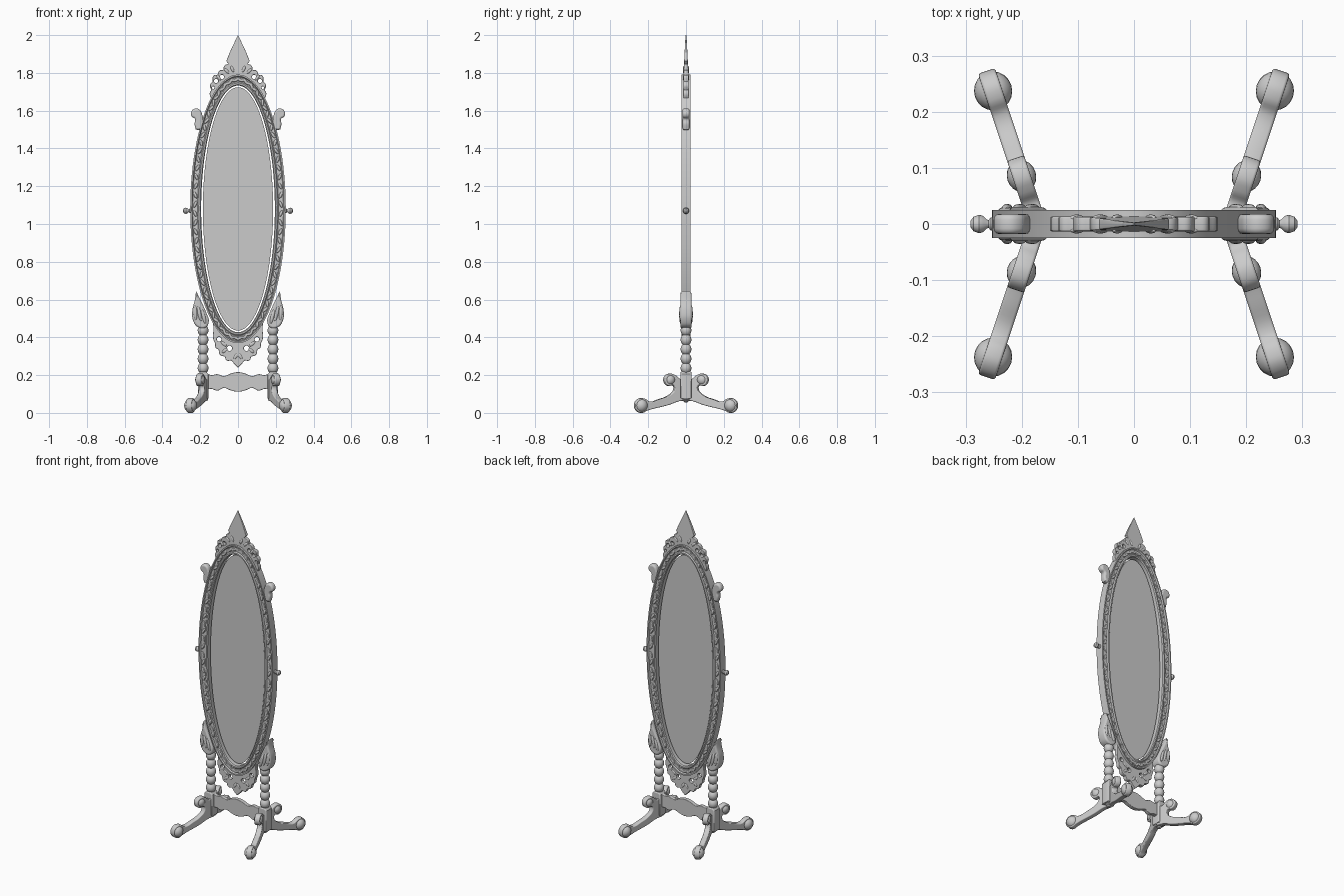
import bpy, bmesh
from math import sin, cos, pi, atan2, radians
from mathutils import Matrix

if "Cube" in bpy.data.objects:
    bpy.data.objects.remove(bpy.data.objects["Cube"])

CZ = 1.08                       # height of the oval's centre
A, B = 0.195, 0.653             # half width / height of the frame opening
UPRIGHT = Matrix.Rotation(pi / 2, 4, 'X')


def link(name, me):
    ob = bpy.data.objects.new(name, me)
    bpy.context.collection.objects.link(ob)
    return ob


def plate(name, outline, half, holes=(), bevel=0.004, place=UPRIGHT):
    """Flat board from an outline (x, z[, sharp]) with round holes (x, z, r)."""
    cu = bpy.data.curves.new(name, 'CURVE')
    cu.dimensions, cu.fill_mode, cu.resolution_u = '2D', 'BOTH', 5
    cu.extrude, cu.bevel_depth, cu.bevel_resolution = half - bevel, bevel, 2
    cu.offset = -bevel
    circles = [[(x + r * cos(i * pi / 3), z + r * sin(i * pi / 3)) for i in range(6)]
               for x, z, r in holes]
    for pts in [outline] + circles:
        sp = cu.splines.new('BEZIER')
        sp.bezier_points.add(len(pts) - 1)
        sp.use_cyclic_u = True
        for bp, p in zip(sp.bezier_points, pts):
            bp.co = (p[0], p[1], 0)
            bp.handle_left_type = bp.handle_right_type = 'VECTOR' if len(p) > 2 else 'AUTO'
    tmp = link(name + "_curve", cu)
    dg = bpy.context.evaluated_depsgraph_get()
    me = bpy.data.meshes.new_from_object(tmp.evaluated_get(dg))
    bpy.data.objects.remove(tmp)
    me.transform(place)
    if place.determinant() < 0:
        me.flip_normals()
    return link(name, me)


def skin(name, rings, closed=False):
    """Quads between equal rings of points; caps the ends unless closed."""
    bm = bmesh.new()
    vs = [[bm.verts.new(p) for p in r] for r in rings]
    n = len(rings[0])
    for k in range(len(vs) if closed else len(vs) - 1):
        a, b = vs[k], vs[(k + 1) % len(vs)]
        for i in range(n):
            j = (i + 1) % n
            bm.faces.new((a[i], a[j], b[j], b[i]))
    if not closed:
        bm.faces.new(vs[0])
        bm.faces.new(vs[-1])
    bmesh.ops.recalc_face_normals(bm, faces=bm.faces)
    me = bpy.data.meshes.new(name)
    bm.to_mesh(me)
    bm.free()
    return link(name, me)


def lathe(name, profile, place, n=24):
    rings = [[place @ Matrix.Translation((r * cos(2 * pi * i / n), r * sin(2 * pi * i / n), z))
              .to_translation() for i in range(n)] for r, z in profile]
    return skin(name, rings)


def blobs(name, mats, seg=20, rows=12):
    bm = bmesh.new()
    for m in mats:
        bmesh.ops.create_uvsphere(bm, u_segments=seg, v_segments=rows, radius=1, matrix=m)
    me = bpy.data.meshes.new(name)
    bm.to_mesh(me)
    bm.free()
    return link(name, me)


def blob(x, y, z, sx, sy, sz, tilt=0):
    return (Matrix.Translation((x, y, z)) @ Matrix.Rotation(tilt, 4, 'Y')
            @ Matrix.Diagonal((sx, sy, sz, 1)))


def oval(o, y, n=96):
    return [((A + o) * cos(2 * pi * i / n), y, CZ + (B + o) * sin(2 * pi * i / n)) for i in range(n)]


def both(half):
    """Mirror a half outline that starts and ends on x = 0."""
    return half + [(-p[0],) + tuple(p[1:]) for p in half[-2:0:-1]]


def pair(holes):
    return [(s * x, z, r) for x, z, r in holes for s in (1, -1)]


# Oval frame with raised inner and outer mouldings, same front and back
sec = [(0, .018), (.005, .024), (.013, .024), (.019, .018), (.045, .018), (.05, .025), (.058, .025)]
sec += [(o, -y) for o, y in reversed(sec)]
skin("oval_frame", [oval(o, y) for o, y in sec], closed=True)

# Carved leaves around the frame
leaves = []
for i in range(88):
    t = 2 * pi * (i + .5) / 88
    x, z = (A + .032) * cos(t), (B + .032) * sin(t)
    tang = atan2(-A * sin(t), B * cos(t))
    for y in (-.018, .018):
        leaves.append(blob(x, y, CZ + z, .009, .006, .019, tang + (.45 if i % 2 else -.45)))
blobs("frame_carving", leaves, 8, 6)

# Mirror glass, loose inside the frame
skin("mirror_glass", [oval(-.009, -.004), oval(-.009, .004)])

# Pierced crest with spade finial, thinning toward the tip
crest = plate("crest", both([
    (0, 2.0, 1), (.022, 1.955), (.045, 1.905), (.062, 1.862, 1), (.05, 1.848, 1), (.072, 1.838),
    (.078, 1.815, 1), (.098, 1.812), (.108, 1.79, 1), (.13, 1.785), (.134, 1.755, 1),
    (.148, 1.735), (.142, 1.71, 1), (.15, 1.69), (.14, 1.66, 1), (.13, 1.638), (.08, 1.718),
    (0, 1.762)]), .013, pair([(.085, 1.779, .011), (.116, 1.757, .011), (.132, 1.722, .007)]), .003)
for v in crest.data.vertices:
    v.co.y *= 1 - .8 * max(0, min(1, (v.co.z - 1.8) / .2))
blobs("crest_carving", [blob(s * x, y, z, .008, .006, .018, s * a) for s in (1, -1)
                        for y in (-.011, .011)
                        for x, z, a in ((.03, 1.82, .4), (.06, 1.81, .8), (.102, 1.775, .6))], 10, 8)

# Pierced apron below the oval
plate("apron", both([
    (0, .24, 1), (.022, .262), (.035, .278, 1), (.06, .278), (.07, .298, 1), (.095, .308),
    (.103, .335, 1), (.118, .345), (.122, .37, 1), (.132, .395), (.13, .44, 1), (.12, .505),
    (.08, .441), (0, .398)]), .012, pair([(.045, .342, .014), (.1, .39, .012)]), .003)
blobs("apron_carving", [blob(s * x, y, z, .008, .005, .018, s * a) for s in (1, -1)
                        for y in (-.011, .011)
                        for x, z, a in ((.012, .3, -.5), (.07, .33, -.9), (.075, .365, .9))], 10, 8)

# Wavy stretcher between the posts
plate("stretcher", both([(0, .216), (.04, .208), (.075, .195), (.11, .205), (.14, .2), (.175, .205),
                         (.175, .12, 1), (.14, .127), (.11, .118), (.075, .132), (.04, .12), (0, .112)]),
      .012, bevel=.003)

for s, side in ((-1, "left"), (1, "right")):
    flip = Matrix.Diagonal((s, 1, 1, 1))

    # Ear scroll on the shoulder of the frame
    plate(side + "_ear", [(.2, 1.5), (.224, 1.5, 1), (.23, 1.53), (.228, 1.556), (.246, 1.57),
                          (.248, 1.593), (.228, 1.611), (.203, 1.605), (.19, 1.58), (.185, 1.54)],
          .018, bevel=.01, place=flip @ UPRIGHT)

    # Pivot knob
    lathe(side + "_knob", [(.012, .245), (.012, .255), (.007, .259), (.008, .262), (.014, .268),
                           (.0165, .276), (.013, .286), (.006, .291)],
          Matrix.Translation((0, 0, 1.07)) @ Matrix.Rotation(s * pi / 2, 4, 'Y'))

    # Carved bracket holding the frame, with leaf ribs
    plate(side + "_bracket", [(.222, .645, 1), (.228, .6), (.242, .54), (.238, .49), (.215, .456),
                              (.175, .45), (.155, .48), (.168, .53), (.195, .59)],
          .03, bevel=.01, place=flip @ UPRIGHT)
    blobs(side + "_bracket_leaves", [blob(s * x, y, z, .01, .009, .042, s * a) for y in (-.027, .027)
                                     for x, z, a in ((.182, .51, .25), (.204, .525, .2), (.226, .53, .05))], 12, 8)

    # Beaded post
    post = [(.02, .195)]
    for k in range(5):
        for j in range(8):
            post.append((.017 + .0115 * sin(pi * j / 8) ** .7, .212 + .05 * k + .05 * j / 8))
    post.append((.018, .47))
    lathe(side + "_post", post, Matrix.Translation((s * .185, 0, 0)))

    # Block at the foot of the post, and its drop button
    plate(side + "_block", [(.157, .075, 1), (.157, .205, 1), (.168, .218, 1), (.202, .218, 1),
                            (.213, .205, 1), (.213, .075, 1)], .029, bevel=.006, place=flip @ UPRIGHT)
    lathe(side + "_drop", [(.02, .08), (.02, .072), (.012, .066), (.014, .062), (.008, .056)],
          Matrix.Translation((s * .185, 0, 0)))

    # Splayed scroll legs with knee and foot balls
    for t, end in ((-1, "front"), (1, "back")):
        place = (Matrix.Diagonal((s, t, 1, 1)) @ Matrix.Translation((.172, 0, 0))
                 @ Matrix.Rotation(atan2(.24, .08), 4, 'Z'))
        plate(f"{side}_{end}_leg", [
            (0, .195, 1), (.035, .18), (.06, .198), (.09, .208), (.117, .195), (.122, .165),
            (.1, .143), (.072, .145), (.07, .12), (.1, .092), (.15, .073), (.205, .06), (.235, .076),
            (.268, .073), (.287, .045), (.278, .014), (.25, 0), (.22, .012), (.1, .042),
            (.04, .062), (0, .065, 1)], .016, bevel=.005, place=place @ UPRIGHT)
        balls = blobs(f"{side}_{end}_leg_balls", [place @ blob(.09, 0, .175, .029, .026, .029),
                                                  place @ blob(.25, 0, .039, .035, .034, .036)])
        if s * t < 0:
            balls.data.flip_normals()

# Smooth shading with crisp edges
bpy.ops.object.select_all(action='SELECT')
bpy.context.view_layer.objects.active = crest
bpy.ops.object.shade_smooth_by_angle(angle=radians(35))
